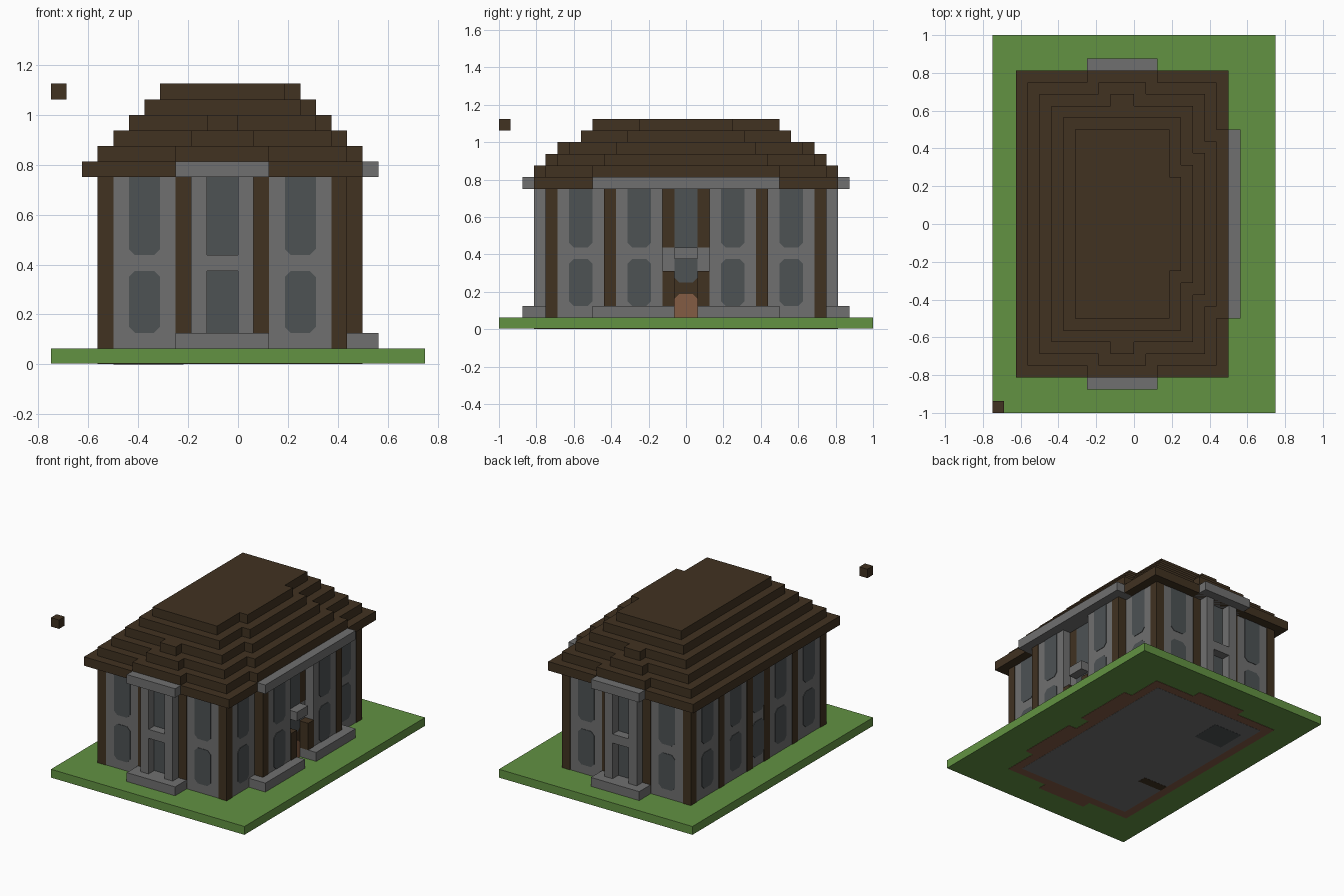
import bpy, bmesh
from mathutils import Vector

U = 1 / 16      # building block size
E = 0.004       # relief of painted plates

old = bpy.data.objects.get("Cube")
if old:
    bpy.data.objects.remove(old, do_unlink=True)


def material(name, rgb):
    lin = [((c / 255 + 0.055) / 1.055) ** 2.4 for c in rgb] + [1]
    m = bpy.data.materials.new(name)
    m.use_nodes = True
    m.diffuse_color = lin
    m.node_tree.nodes["Principled BSDF"].inputs["Base Color"].default_value = lin
    return m


GRASS = material("grass_green", (98, 146, 66))
STONE = material("stone_grey", (112, 112, 112))
TIMBER = material("dark_timber", (65, 50, 33))
GLASS = material("window_glass", (77, 82, 84))
WOOD = material("door_brown", (132, 92, 68))


def finish(name, bm, mat):
    bmesh.ops.recalc_face_normals(bm, faces=bm.faces)
    me = bpy.data.meshes.new(name)
    bm.to_mesh(me)
    bm.free()
    me.materials.append(mat)
    ob = bpy.data.objects.new(name, me)
    bpy.context.scene.collection.objects.link(ob)
    return ob


def prism(name, points, push, mat):
    """Extrude a flat outline along the vector push."""
    bm = bmesh.new()
    face = bm.faces.new([bm.verts.new(p) for p in points])
    out = bmesh.ops.extrude_face_region(bm, geom=[face])
    verts = [g for g in out["geom"] if isinstance(g, bmesh.types.BMVert)]
    bmesh.ops.translate(bm, verts=verts, vec=Vector(push))
    if not any(f == face for f in bm.faces):
        bm.faces.new([v for v in bm.verts if v not in verts])
    return finish(name, bm, mat)


def box(name, x0, x1, y0, y1, z0, z1, mat):
    """Box given in block units."""
    pts = [(x0, y0), (x1, y0), (x1, y1), (x0, y1)]
    return prism(name, [(x * U, y * U, z0 * U) for x, y in pts],
                 (0, 0, (z1 - z0) * U), mat)


def pane(name, side, plane, mid, z0, z1, mat=GLASS, top=0.4, bottom=0.4):
    """Chamfered plate, two blocks wide, on a wall facing +-x or +-y."""
    a, b = mid - 1, mid + 1
    pts = [(a, z0 + bottom), (a + bottom, z0), (b - bottom, z0), (b, z0 + bottom),
           (b, z1 - top), (b - top, z1), (a + top, z1), (a, z1 - top)]
    pts = [p for i, p in enumerate(pts) if p not in pts[:i]]
    axis, sign = side
    back = plane * U - sign * 2 * E
    if axis == "x":
        return prism(name, [(back, u * U, z * U) for u, z in pts],
                     (sign * 1.8 * E, 0, 0), mat)
    return prism(name, [(u * U, back, z * U) for u, z in pts],
                 (0, sign * 1.8 * E, 0), mat)


def window_pair(name, side, plane, mid):
    pane(name + "_lower_window", side, plane, mid, 2, 6)
    pane(name + "_upper_window", side, plane, mid, 7, 12, top=0)


# Lawn and the floor seen beneath it
g = E / U
box("lawn", -12, 12, -16, 16, g, 1, GRASS)
box("foundation", -9, 7, -12, 12, g / 2, g, WOOD)
for s in (-1, 1):
    box("porch_foundation", -4, 2, *sorted((12 * s, 13 * s)), g / 2, g, WOOD)
    box("side_foundation", 7, 8, *sorted((1 * s, 8 * s)), g / 2, g, WOOD)
box("floor_underside", -8, 6, -11, 11, g / 4, g / 2, STONE)
box("floor_hatch", -7, -3.5, 5.7, 9, 0, g / 4, GLASS)
box("floor_beam", -8, -5, -5.2, -4.2, 0, g / 4, TIMBER)

# Main walls, slightly behind the timber posts
box("walls", -9 + g, 7 - g, -12 + g, 12 - g, 1, 12, STONE)

# Corner posts and posts along the back side
for x in (-9, 6):
    for y in (-12, 11):
        box("corner_post", x, x + 1, y, y + 1, 1, 12, TIMBER)
for y in (-7, -2, 1, 6):
    box("side_post", -9, -8, y, y + 1, 1, 12, TIMBER)
for y in (-9, -4, 0, 4, 9):
    window_pair("left_wall", ("x", -1), -9, y)

# The two end walls with their columned porches
for s, tag in ((-1, "front"), (1, "back")):
    def span(a, b):
        return sorted((a * s, b * s))
    box(tag + "_porch_base", -4, 2, *span(12 - g, 14), 1, 2, STONE)
    box(tag + "_porch_beam", -4, 2, *span(12 - g, 14), 12, 13, STONE)
    for x in (-4, 1):
        box(tag + "_post", x, x + 1, *span(11, 12), 1, 12, TIMBER)
    for x in (-3, 0):
        box(tag + "_column", x, x + 1, *span(12 - g, 13), 2, 12, STONE)
    box(tag + "_ledge", -2, 0, *span(12 - g, 13), 6, 7, STONE)
    for x in (-6, 4):
        window_pair(tag, ("y", s), 12 * s, x)
    pane(tag + "_centre_lower_window", ("y", s), 12 * s, -1, 2, 6, top=0, bottom=0)
    pane(tag + "_centre_upper_window", ("y", s), 12 * s, -1, 7, 12, top=0, bottom=0)

# Entrance side: two projecting bays around a recessed doorway
for s in (-1, 1):
    def span(a, b):
        return sorted((a * s, b * s))
    box("bay_wall", 7 - g, 8 - g, *span(2, 7 - g), 2, 12, STONE)
    box("bay_post", 7 - g, 8, *span(6, 7), 2, 12, TIMBER)
    box("bay_base", 7 - g, 9, *span(1, 8), 1, 2, STONE)
    box("doorway_post", 7 - g, 8, *span(1, 2), 2, 5, TIMBER)
    box("balcony_post", 6, 7, *span(1, 2), 7, 12, TIMBER)
    window_pair("bay", ("x", 1), 8, 4 * s)
    window_pair("entrance_end", ("x", 1), 7, 9 * s)
box("bay_beam", 7 - g, 9, -8, 8, 12, 13, STONE)
box("doorway_surround", 6, 7 - g / 2, -1, 1, 1, 5, TIMBER)
box("balcony_ledge", 7 - g, 8, -1, 1, 6, 7, STONE)
pane("door", ("x", 1), 7 + g / 2, 0, 1, 3, WOOD, bottom=0)
pane("fanlight", ("x", 1), 7 + g / 2, 0, 4, 6, top=0)
pane("balcony_window", ("x", 1), 7, 0, 7, 12, top=0, bottom=0)

# Stepped roof: each layer shrinks by one block, with bulges over the porches
box("eaves", -10, 8, -13, 13, 12, 13, TIMBER)
for i in range(5):
    z = 13 + i
    w, d, r = 9 - i, 12 - i, 7 - i          # left reach, depth, right reach
    box("roof_step", -w, r, -d, d, z, z + 1, TIMBER)
    box("roof_side_bulge", r - 1, r + 1, i - 8, 8 - i, z, z + 1, TIMBER)
    if i < 3:
        box("roof_end_bulge", i - 4, 2 - i, -d - 1, d + 1, z, z + 1, TIMBER)

# Lone floating block
box("floating_block", -12, -11, -16, -15, 17, 18, TIMBER)
